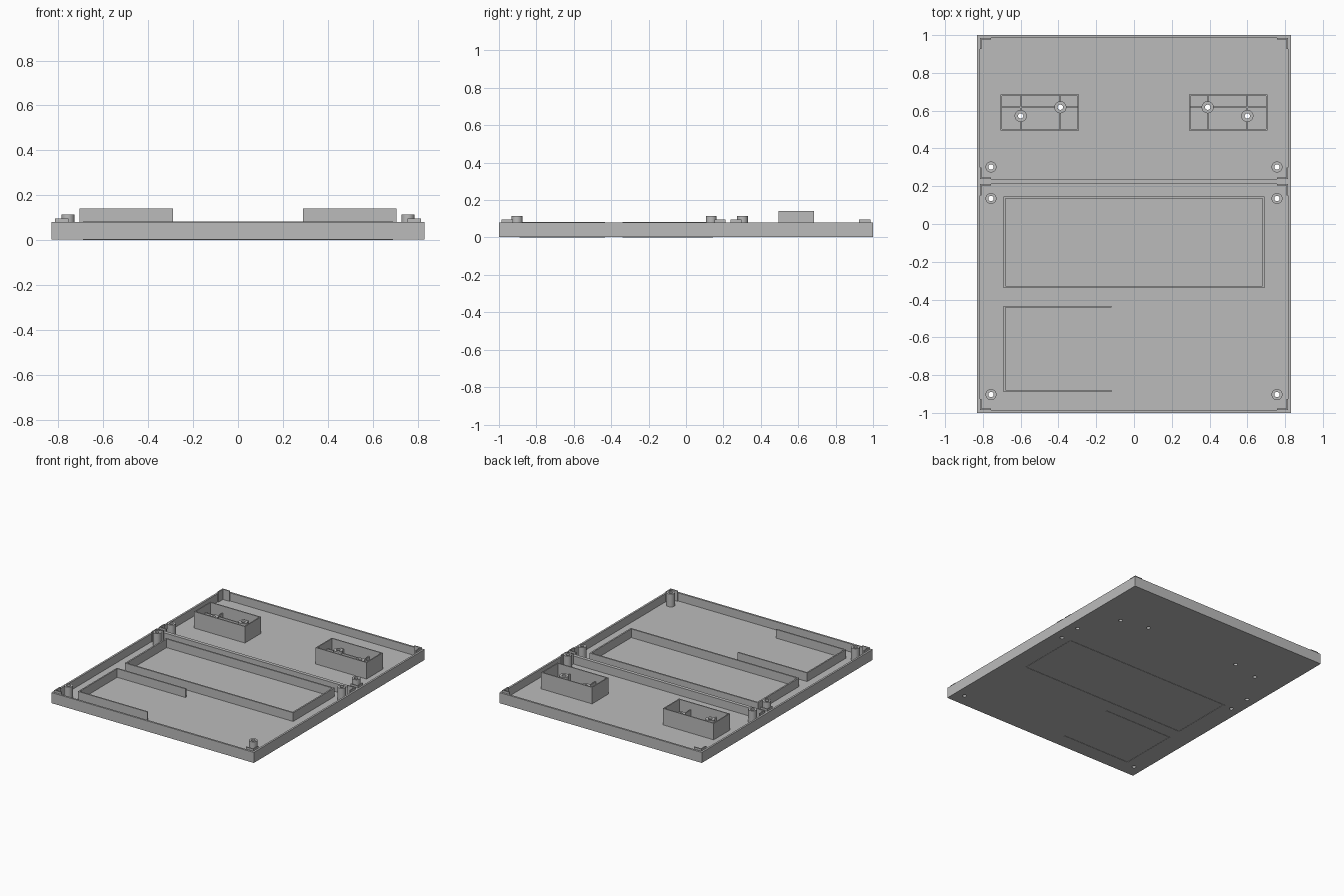
import bpy, bmesh
from mathutils import Matrix, Vector

cube = bpy.data.objects.get("Cube")
if cube:
    bpy.data.objects.remove(cube, do_unlink=True)

grey = bpy.data.materials.new("plain grey")
grey.use_nodes = True
grey.diffuse_color = (0.5, 0.5, 0.5, 1)
grey.node_tree.nodes["Principled BSDF"].inputs["Base Color"].default_value = (0.5, 0.5, 0.5, 1)

W, L = 0.83, 1.0                 # half width and half length
BASE, FLOOR, RIM = 0.002, 0.02, 0.08
WALL = 0.014
HOLE = 0.014
DIVIDER = (0.212, 0.238)


def finish(name, bm):
    mesh = bpy.data.meshes.new(name)
    bmesh.ops.recalc_face_normals(bm, faces=bm.faces)
    bm.to_mesh(mesh)
    bm.free()
    mesh.materials.append(grey)
    obj = bpy.data.objects.new(name, mesh)
    bpy.context.collection.objects.link(obj)
    return obj


def add_box(bm, x0, x1, y0, y1, z0, z1):
    lo, hi = Vector((x0, y0, z0)), Vector((x1, y1, z1))
    place = Matrix.Translation((lo + hi) / 2) @ Matrix.Diagonal((*(hi - lo), 1))
    bmesh.ops.create_cube(bm, size=1, matrix=place)


def box(name, *bounds):
    bm = bmesh.new()
    add_box(bm, *bounds)
    return finish(name, bm)


def cylinder(name, x, y, r, z0, z1):
    bm = bmesh.new()
    bmesh.ops.create_cone(bm, cap_ends=True, segments=32, radius1=r, radius2=r,
                          depth=z1 - z0, matrix=Matrix.Translation((x, y, (z0 + z1) / 2)))
    return finish(name, bm)


def cut(target, cutters):
    bpy.context.view_layer.objects.active = target
    for cutter in cutters:
        mod = target.modifiers.new("cut", 'BOOLEAN')
        mod.operation, mod.solver, mod.object = 'DIFFERENCE', 'EXACT', cutter
        bpy.ops.object.modifier_apply(modifier=mod.name)


def smooth(obj):
    bpy.ops.object.select_all(action='DESELECT')
    obj.select_set(True)
    bpy.context.view_layer.objects.active = obj
    bpy.ops.object.shade_smooth_by_angle()


def frame(name, x0, x1, y0, y1, z0, z1, t, open_right=False):
    """Upright wall running round a rectangle, extruded from its plan outline."""
    if open_right:
        plan = [(x0, y0), (x1, y0), (x1, y0 + t), (x0 + t, y0 + t),
                (x0 + t, y1 - t), (x1, y1 - t), (x1, y1), (x0, y1)]
        bm = bmesh.new()
        face = bm.faces.new([bm.verts.new((x, y, z0)) for x, y in plan])
        top = bmesh.ops.extrude_face_region(bm, geom=[face])["geom"]
        bmesh.ops.translate(bm, vec=(0, 0, z1 - z0),
                            verts=[v for v in top if isinstance(v, bmesh.types.BMVert)])
        return finish(name, bm)
    bm = bmesh.new()
    rings = []
    for inset in (0, t):
        for z in (z0, z1):
            rings.append([bm.verts.new((x, y, z)) for x, y in (
                (x0 + inset, y0 + inset), (x1 - inset, y0 + inset),
                (x1 - inset, y1 - inset), (x0 + inset, y1 - inset))])
    for a, b in ((0, 1), (1, 3), (3, 2), (2, 0)):
        for i in range(4):
            j = (i + 1) % 4
            bm.faces.new((rings[a][i], rings[a][j], rings[b][j], rings[b][i]))
    return finish(name, bm)


# Post positions: side name, x sign
sides = (("left", 1), ("right", -1))
corner_posts = {"front": (0.757, -0.903), "middle": (0.757, 0.135), "rear": (0.757, 0.302)}
box_posts = {"outer": (0.6, 0.572), "inner": (0.39, 0.618)}

# Hole cutters, shared by the tray, posts and ribs
holes = {}
for side, s in sides:
    for place, (x, y) in {**corner_posts, **box_posts}.items():
        holes[side, place] = cylinder(f"hole_cutter_{side}_{place}", s * x, y, HOLE, -0.1, 0.3)

# Tray with two pockets separated by a dividing wall
tray = box("tray", -W, W, -L, L, BASE, RIM)
pockets = [box("pocket_cutter", -W + WALL, W - WALL, y0, y1, FLOOR, 0.3)
           for y0, y1 in ((-L + WALL, DIVIDER[0]), (DIVIDER[1], L - WALL))]
cut(tray, pockets + list(holes.values()))

# Raised frames on the front floor
frame("window_frame", -0.69, 0.69, -0.34, 0.145, 0, RIM + 0.004, 0.011)
frame("open_frame", -0.69, -0.12, -0.89, -0.433, 0, RIM + 0.004, 0.01, open_right=True)

for side, s in sides:
    # Hollow screw posts
    for place, (x, y) in corner_posts.items():
        post = cylinder(f"{place}_post_{side}", s * x, y, 0.029, FLOOR - 0.005, 0.115)
        cut(post, [holes[side, place]])
        smooth(post)
    for place, (x, y) in box_posts.items():
        post = cylinder(f"{place}_box_post_{side}", s * x, y, 0.032, FLOOR - 0.005, 0.105)
        cut(post, [holes[side, place]])
        smooth(post)

    # Tall holder box with crossing ribs
    x0, x1 = sorted((s * 0.29, s * 0.707))
    frame(f"holder_box_{side}", x0, x1, 0.495, 0.685, FLOOR - 0.005, 0.142, 0.008)
    ribs = [box(f"long_rib_{side}", x0, x1, 0.614, 0.622, FLOOR - 0.005, 0.09)]
    for x, _ in box_posts.values():
        ribs.append(box(f"cross_rib_{side}", s * x - 0.004, s * x + 0.004,
                        0.495, 0.685, FLOOR - 0.005, 0.09))
    for rib in ribs:
        cut(rib, [holes[side, place] for place in box_posts])

    # L-shaped locating lips in every pocket corner
    x = s * (W - WALL)
    for place, y, d in (("front", -L + WALL, 1), ("middle_front", DIVIDER[0], -1),
                        ("middle_rear", DIVIDER[1], 1), ("rear", L - WALL, -1)):
        bm = bmesh.new()
        for dx, dy in ((0.008, 0.06), (0.06, 0.008)):
            xs, ys = sorted((x, x - s * dx)), sorted((y, y + d * dy))
            add_box(bm, *xs, *ys, FLOOR - 0.005, 0.096)
        finish(f"corner_lip_{place}_{side}", bm)

for helper in pockets + list(holes.values()):
    bpy.data.objects.remove(helper, do_unlink=True)
